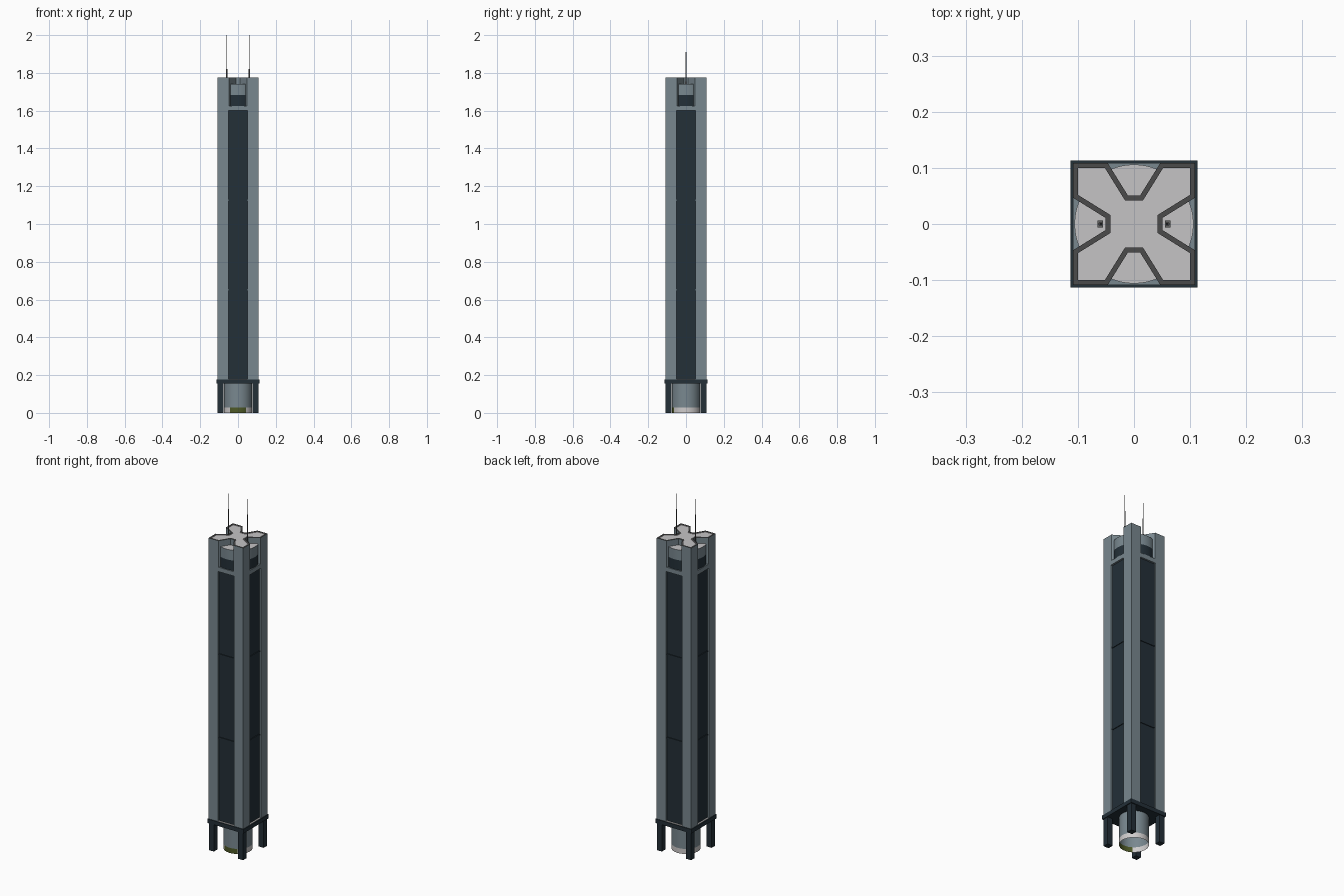
import bpy, bmesh, math

if "Cube" in bpy.data.objects:
    bpy.data.objects.remove(bpy.data.objects["Cube"])

def mat(name, r, g, b):
    m = bpy.data.materials.new(name)
    m.diffuse_color = (r, g, b, 1)
    m.use_nodes = True
    m.node_tree.nodes["Principled BSDF"].inputs["Base Color"].default_value = m.diffuse_color
    return m

STEEL = mat("blue_grey_cladding", 0.19, 0.245, 0.275)
DARK = mat("dark_glass", 0.017, 0.029, 0.039)
ROOF = mat("light_roof", 0.56, 0.55, 0.56)
EDGE = mat("parapet_grey", 0.07, 0.07, 0.07)
PALE = mat("pale_stone", 0.62, 0.60, 0.60)
OLIVE = mat("olive_door", 0.075, 0.1, 0.02)
MAST = mat("mast_grey", 0.13, 0.13, 0.13)

def finish(name, bm, mats, smooth=False):
    me = bpy.data.meshes.new(name)
    bm.to_mesh(me)
    bm.free()
    ob = bpy.data.objects.new(name, me)
    bpy.context.collection.objects.link(ob)
    for m in mats:
        me.materials.append(m)
    if smooth:
        bpy.ops.object.select_all(action='DESELECT')
        ob.select_set(True)
        bpy.context.view_layer.objects.active = ob
        bpy.ops.object.shade_smooth_by_angle(angle=math.radians(30))
    return ob

def around(pts):
    """Repeat a front-side profile on all four sides."""
    out = []
    for k in range(4):
        c, s = [(1, 0), (0, 1), (-1, 0), (0, -1)][k]
        out += [(x * c - y * s, x * s + y * c) for x, y in pts]
    return out

def prism(plan, z0, z1):
    bm = bmesh.new()
    f = bm.faces.new([bm.verts.new((x, y, z0)) for x, y in plan])
    r = bmesh.ops.extrude_face_region(bm, geom=[f])
    up = [v for v in r['geom'] if isinstance(v, bmesh.types.BMVert)]
    bmesh.ops.translate(bm, verts=up, vec=(0, 0, z1 - z0))
    bmesh.ops.recalc_face_normals(bm, faces=bm.faces[:])
    return bm

def box(name, x0, x1, y0, y1, z0, z1, m):
    return finish(name, prism([(x0, y0), (x1, y0), (x1, y1), (x0, y1)], z0, z1), [m])

def tube(r, levels, n=64):
    """Open tube made of rings at the given heights."""
    bm = bmesh.new()
    rings = [[bm.verts.new((r * math.cos(2 * math.pi * i / n), r * math.sin(2 * math.pi * i / n), z))
              for i in range(n)] for z in levels]
    for a, b in zip(rings, rings[1:]):
        for i in range(n):
            j = (i + 1) % n
            bm.faces.new((a[i], a[j], b[j], b[i]))
    return bm, rings

H = 0.109            # half width of the shaft
Z0, Z1, Z2, Z3 = 0.178, 1.6, 1.625, 1.775

# Shaft with recessed dark glass on each side
bm = prism(around([(-0.05, -H), (-0.05, -0.099), (0.05, -0.099), (0.05, -H), (H, -H)]), Z0, Z1)
for f in bm.faces:
    c = f.calc_center_median()
    if abs(f.normal.z) < 0.5 and abs(max(abs(c.x), abs(c.y)) - 0.099) < 0.002 and min(abs(c.x), abs(c.y)) < 0.01:
        f.material_index = 1
finish("shaft", bm, [STEEL, DARK])

# Lintel band above the glass
box("lintel_band", -H, H, -H, H, Z1, Z2, STEEL)

# Thin floor bands on the glass and pale sills at its foot
for k in range(4):
    rot = k * math.pi / 2
    for z in (0.652, 1.126):
        box("floor_band", -0.05, 0.05, -0.103, -0.098, z - 0.004, z + 0.004, DARK).rotation_euler.z = rot
    box("sill", -0.05, 0.05, -0.108, -0.098, Z0, Z0 + 0.002, PALE).rotation_euler.z = rot

# Notched crown with parapet and sunken roof
bm = prism(around([(-0.047, -H), (-0.011, -0.051), (0.011, -0.051), (0.047, -H), (H, -H)]), Z2, Z3)
top = max(bm.faces, key=lambda f: f.calc_center_median().z)
rim = bmesh.ops.inset_region(bm, faces=[top], thickness=0.009, use_even_offset=True)['faces']
for f in rim:
    f.material_index = 1
top.material_index = 2
inner = bmesh.ops.extrude_face_region(bm, geom=[top])
bmesh.ops.translate(bm, vec=(0, 0, -0.003),
                    verts=[v for v in inner['geom'] if isinstance(v, bmesh.types.BMVert)])
if top.is_valid:
    bmesh.ops.delete(bm, geom=[top], context='FACES_ONLY')
finish("crown", bm, [STEEL, EDGE, ROOF])

# Round drum showing in the notches
bm, rings = tube(0.106, [Z2, 1.682, 1.74])
for f in bm.faces:
    f.material_index = 1 if f.calc_center_median().z < 1.682 else 0
bm.faces.new(rings[-1]).material_index = 2
finish("crown_drum", bm, [STEEL, DARK, ROOF], True)

# Base slab and corner columns
box("base_slab", -0.113, 0.113, -0.113, 0.113, 0.155, Z0, DARK)
for sx in (-1, 1):
    for sy in (-1, 1):
        xs, ys = sorted((sx * 0.076, sx * 0.108)), sorted((sy * 0.076, sy * 0.108))
        box("corner_column", *xs, *ys, 0, 0.156, DARK)

# Round lobby with pale foot and front door
bm, rings = tube(0.075, [0, 0.029, 0.156])
for f in bm.faces:
    c = f.calc_center_median()
    if c.z < 0.029:
        f.material_index = 2 if c.y < 0 and abs(c.x) < 0.042 else 1
finish("lobby", bm, [STEEL, PALE, OLIVE], True)

# Stepped antenna masts
for sx in (-1, 1):
    x = sx * 0.06
    box("mast_foot", x - 0.005, x + 0.005, -0.006, 0.006, 1.74, 1.755, MAST)
    for r, z0, z1 in ((0.0035, 1.75, 1.82), (0.0022, 1.82, 1.91), (0.0012, 1.91, 2.0)):
        bm, rings = tube(r, [z0, z1], 8)
        bm.faces.new(rings[-1])
        for v in bm.verts:
            v.co.x += x
        finish("antenna_mast", bm, [MAST], True)
